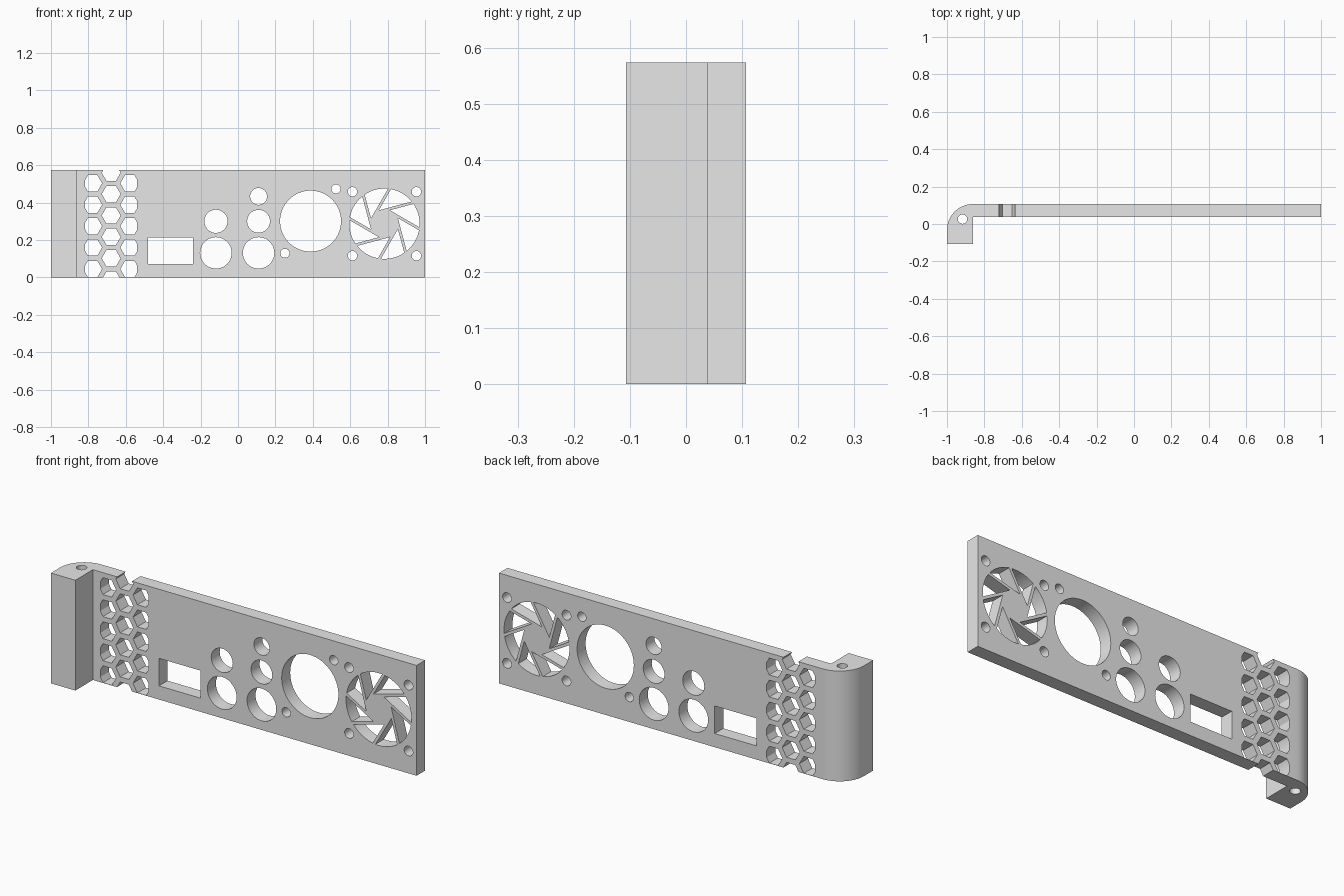
import bpy, bmesh
from math import sin, cos, pi, radians, sqrt

if "Cube" in bpy.data.objects:
    bpy.data.objects.remove(bpy.data.objects["Cube"])

HEIGHT = 0.573
FRONT, BACK = 0.037, 0.107       # panel faces along y

grey = bpy.data.materials.new("plain_grey")
grey.use_nodes = True
grey.diffuse_color = (0.8, 0.8, 0.8, 1)
grey.node_tree.nodes["Principled BSDF"].inputs["Base Color"].default_value = (0.8, 0.8, 0.8, 1)


def prism(bm, pts, lo, hi, axis="y"):
    """Extrude a closed outline along y (points are x, z) or z (points are x, y)."""
    def place(p, d):
        return (p[0], d, p[1]) if axis == "y" else (p[0], p[1], d)
    a = [bm.verts.new(place(p, lo)) for p in pts]
    b = [bm.verts.new(place(p, hi)) for p in pts]
    n = len(pts)
    bm.faces.new(a)
    bm.faces.new(b[::-1])
    for i in range(n):
        j = (i + 1) % n
        bm.faces.new((a[i], b[i], b[j], a[j]))


def ring(x, z, r, n=48, turn=0.0):
    return [(x + r * cos(turn + 2 * pi * i / n), z + r * sin(turn + 2 * pi * i / n))
            for i in range(n)]


def make_object(name, bm):
    bmesh.ops.recalc_face_normals(bm, faces=bm.faces[:])
    mesh = bpy.data.meshes.new(name)
    bm.to_mesh(mesh)
    bm.free()
    mesh.materials.append(grey)
    obj = bpy.data.objects.new(name, mesh)
    bpy.context.collection.objects.link(obj)
    return obj


def smooth(obj):
    bpy.ops.object.select_all(action="DESELECT")
    obj.select_set(True)
    bpy.context.view_layer.objects.active = obj
    bpy.ops.object.shade_smooth_by_angle(angle=radians(30))


# Panel with the rounded end post, one L-shaped outline
post_x, bend = -0.86, 0.14
corner = [(post_x - bend * cos(t), BACK - bend + bend * sin(t))
          for t in [pi / 2 * i / 16 for i in range(17)]]
bm = bmesh.new()
prism(bm, [(-1, -BACK)] + corner + [(1, BACK), (1, FRONT), (post_x, FRONT), (post_x, -BACK)],
      0, HEIGHT, "z")
panel = make_object("panel", bm)

# All openings in one cutter
bm = bmesh.new()


def cut(pts):
    prism(bm, pts, 0, 0.15)


# Honeycomb vents, with the outer tips cut off straight
R, PITCH, MID_X = 0.0505, 0.1145, -0.678
for side in (-1, 0, 1):
    cx = MID_X + side * PITCH * sqrt(3) / 2
    for k in range(6 if side == 0 else 5):
        cz = (0.56 if side == 0 else 0.503) - k * PITCH
        pts = []
        for dx, dz in ring(0, 0, R, 6):
            if side and dx * side > 0.9 * R:
                clip = 0.04
                h = (R - clip) * sqrt(3)
                pts += [(cx + side * clip, cz - side * h), (cx + side * clip, cz + side * h)]
            else:
                pts.append((cx + dx, cz + dz))
        cut(pts)

# Rectangular socket
cut([(-0.48, 0.071), (-0.24, 0.071), (-0.24, 0.214), (-0.48, 0.214)])

# Round sockets and screw holes: x, z, radius
FAN_X, FAN_Z, FAN_R = 0.783, 0.287, 0.188
holes = [(-0.118, 0.30, 0.062), (-0.118, 0.131, 0.084),
         (0.11, 0.433, 0.045), (0.11, 0.30, 0.061), (0.11, 0.131, 0.084),
         (0.388, 0.301, 0.163), (0.524, 0.473, 0.024), (0.251, 0.129, 0.024),
         (FAN_X, FAN_Z, FAN_R)]
holes += [(FAN_X + sx * 0.171, FAN_Z + sz * 0.171, 0.025) for sx in (-1, 1) for sz in (-1, 1)]
for x, z, r in holes:
    cut(ring(x, z, r, 64 if r > 0.1 else 40))

# Upright hole through the post
prism(bm, ring(-0.917, 0.026, 0.025, 32), -0.1, HEIGHT + 0.1, "z")
cutter = make_object("opening_cutter", bm)
cutter.hide_render = True

mod = panel.modifiers.new("openings", "BOOLEAN")
mod.operation = "DIFFERENCE"
mod.solver = "EXACT"
mod.object = cutter
bpy.context.view_layer.objects.active = panel
bpy.ops.object.modifier_apply(modifier=mod.name)
bpy.data.objects.remove(cutter)
smooth(panel)

# Fan guard: eight-sided hub
HUB, WIDTH = 0.077, 0.015
bm = bmesh.new()
prism(bm, ring(FAN_X, FAN_Z, HUB / cos(pi / 8), 8, radians(37.5)), FRONT, BACK)
make_object("fan_hub", bm)

# Fan guard: pinwheel blades running along the hub sides out to the rim
bm = bmesh.new()
for k in range(8):
    t = radians(15) + k * pi / 4
    out, along = (cos(t), sin(t)), (sin(t), -cos(t))

    def at(d, s):
        return (FAN_X + out[0] * d + along[0] * s, FAN_Z + out[1] * d + along[1] * s)
    inner = HUB - WIDTH
    reach = FAN_R + 0.003
    prism(bm, [at(inner, 0), at(HUB, 0), at(HUB, sqrt(reach**2 - HUB**2)),
               at(inner, sqrt(reach**2 - inner**2))], FRONT, BACK)
make_object("fan_blades", bm)
